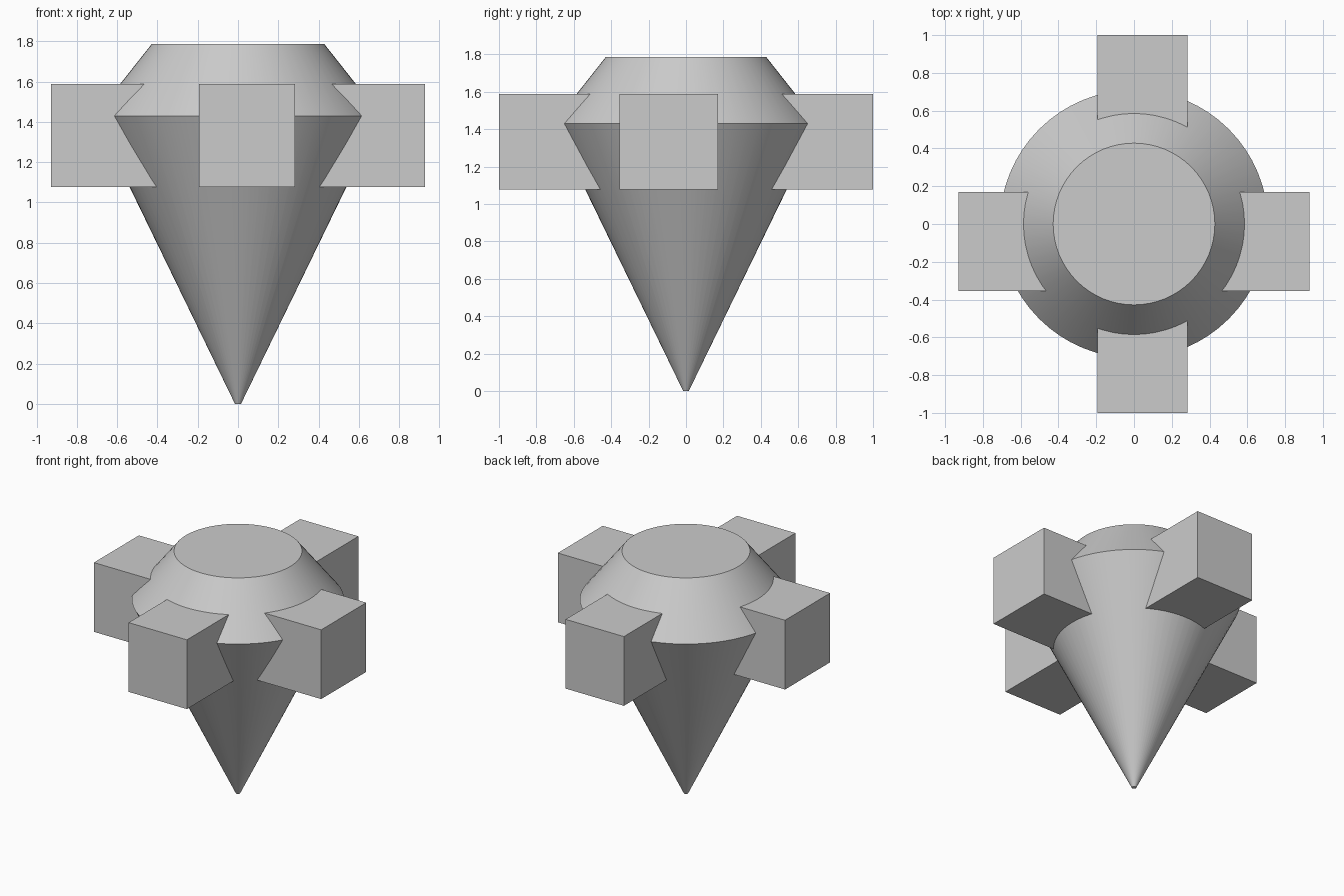
import bpy, bmesh
from math import cos, sin, tau, radians

if "Cube" in bpy.data.objects:
    bpy.data.objects.remove(bpy.data.objects["Cube"])

SEGMENTS = 64


def add_object(name, bm):
    bmesh.ops.recalc_face_normals(bm, faces=bm.faces)
    mesh = bpy.data.meshes.new(name)
    bm.to_mesh(mesh)
    bm.free()
    obj = bpy.data.objects.new(name, mesh)
    bpy.context.collection.objects.link(obj)
    return obj


def lathe(name, profile):
    bm = bmesh.new()
    rings = [[bm.verts.new((r * cos(tau * i / SEGMENTS), r * sin(tau * i / SEGMENTS), z))
              for i in range(SEGMENTS)] for r, z in profile]
    for low, high in zip(rings, rings[1:]):
        for i in range(SEGMENTS):
            j = (i + 1) % SEGMENTS
            bm.faces.new((low[i], low[j], high[j], high[i]))
    bm.faces.new(rings[0])
    bm.faces.new(rings[-1])
    return add_object(name, bm)


def block(name, low, high):
    bm = bmesh.new()
    bmesh.ops.create_cube(bm, size=1)
    for v in bm.verts:
        v.co = [(a + b) / 2 + c * (b - a) for a, b, c in zip(low, high, v.co)]
    return add_object(name, bm)


# Spinning top body: pointed cone, wide rim, tapered flat-topped shoulder
body = lathe("cone_body", [(0.015, 0), (0.71, 1.43), (0.428, 1.787)])
bpy.context.view_layer.objects.active = body
body.select_set(True)
bpy.ops.object.shade_smooth_by_angle(angle=radians(30))

# Four square blocks set into the rim, slightly off-centre
Z0, Z1, INNER = 1.077, 1.588, 0.36
for side, sign in (("right", 1), ("left", -1)):
    x0, x1 = sorted((sign * INNER, sign * 0.928))
    block(side + "_block", (x0, -0.355, Z0), (x1, 0.17, Z1))
for side, sign in (("back", 1), ("front", -1)):
    y0, y1 = sorted((sign * INNER, sign * 1.0))
    block(side + "_block", (-0.193, y0, Z0), (0.283, y1, Z1))
